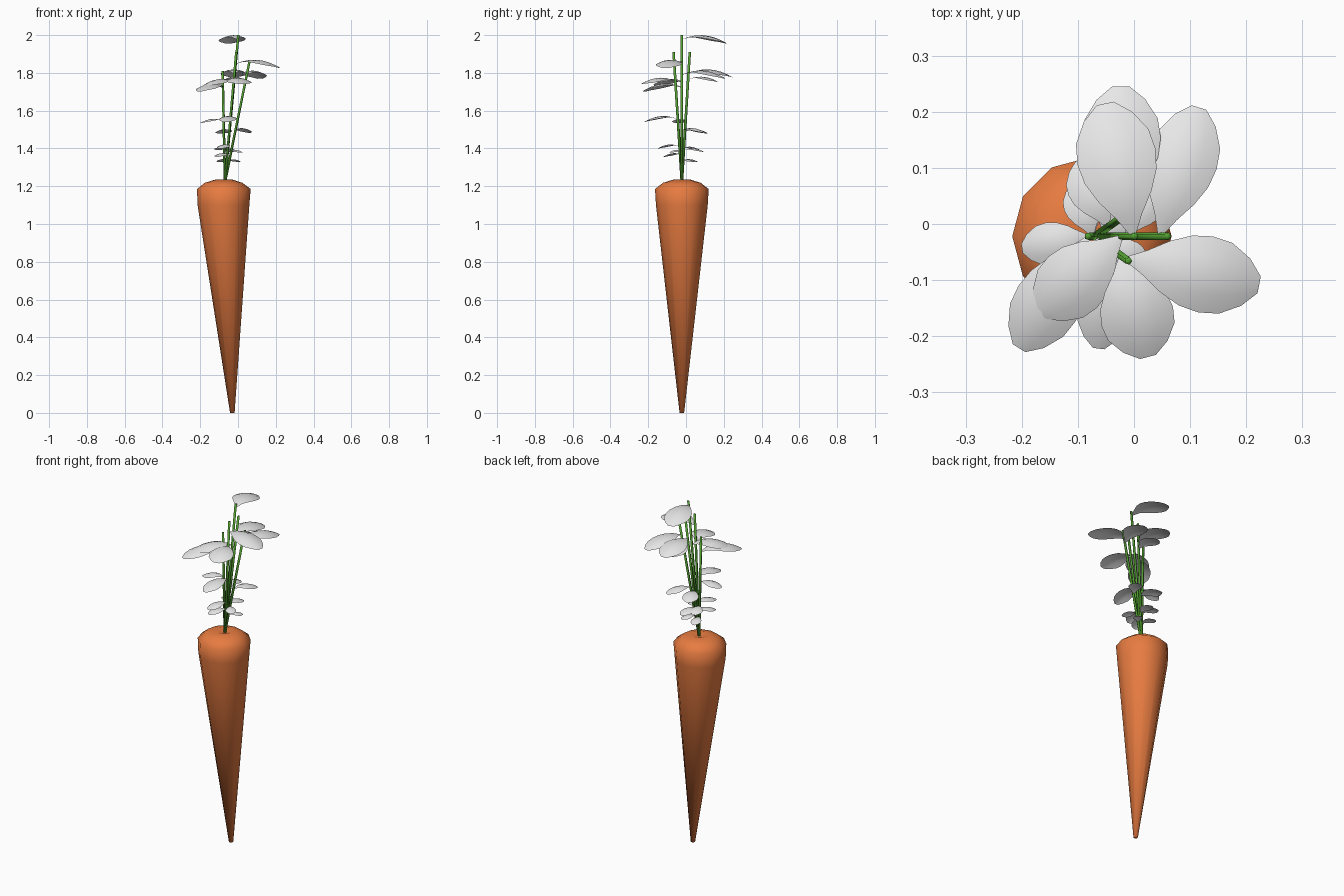
import bpy, bmesh, math
from mathutils import Vector

old = bpy.data.objects.get("Cube")
if old:
    bpy.data.objects.remove(old, do_unlink=True)


def material(name, color):
    m = bpy.data.materials.new(name)
    m.use_nodes = True
    m.diffuse_color = color
    m.node_tree.nodes["Principled BSDF"].inputs["Base Color"].default_value = color
    return m


orange = material("carrot orange", (0.8, 0.2, 0.053, 1))
green = material("stem green", (0.085, 0.35, 0.03, 1))
pale = material("leaf pale grey", (0.8, 0.8, 0.8, 1))


def make_object(name, bm, mat):
    mesh = bpy.data.meshes.new(name)
    bm.to_mesh(mesh)
    bm.free()
    mesh.materials.append(mat)
    for p in mesh.polygons:
        p.use_smooth = True
    ob = bpy.data.objects.new(name, mesh)
    bpy.context.collection.objects.link(ob)


def loft(name, rings, sides, mat):
    """Skin a stack of horizontal rings given as (centre, radius), with closed ends."""
    bm = bmesh.new()
    loops = []
    for c, r in rings:
        loops.append([bm.verts.new(Vector(c) + Vector((r * math.cos(a), r * math.sin(a), 0)))
                      for a in (math.tau * i / sides for i in range(sides))])
    for lo, hi in zip(loops, loops[1:]):
        for i in range(sides):
            j = (i + 1) % sides
            bm.faces.new((lo[i], lo[j], hi[j], hi[i]))
    bm.faces.new(loops[0][::-1])
    bm.faces.new(loops[-1])
    make_object(name, bm, mat)


# Root: leaning taper, rounded shoulder and a shallow dimple on top
Y = -0.022
profile = [(-0.03, 0, 0.012), (-0.077, 1.1, 0.137), (-0.075, 1.185, 0.142),
           (-0.076, 1.218, 0.1), (-0.075, 1.235, 0.045), (-0.072, 1.225, 0.015)]
loft("carrot_root", [((x, Y, z), r) for x, z, r in profile], 12, orange)

# Stems fan out from the crown
crown = Vector((-0.07, Y, 1.22))
tips = {"left": (-0.082, Y, 1.81), "tall": (0.001, Y, 2.0), "right": (0.06, Y, 1.86),
        "front": (-0.01, -0.066, 1.91), "back": (-0.01, 0.02, 1.91)}
for key, tip in tips.items():
    loft("stem_" + key, [(crown, 0.0075), (tip, 0.007)], 5, green)


def leaf(name, stem, z, degrees, length, half):
    """Arched blade, narrow at the stem and widest past the middle."""
    tip = Vector(tips[stem])
    base = crown.lerp(tip, (z - crown.z) / (tip.z - crown.z))
    a = math.radians(degrees)
    along, across = Vector((math.cos(a), math.sin(a), 0)), Vector((-math.sin(a), math.cos(a), 0))
    outline = [(0, 0.05), (0.15, 0.33), (0.3, 0.68), (0.45, 0.92), (0.6, 1),
               (0.75, 0.93), (0.9, 0.62), (1, 0.22)]
    bm = bmesh.new()
    rows = []
    for t, w in outline:
        rise = length * (0.445 * t - 0.53 * t * t)
        rows.append([bm.verts.new(base + along * t * length + across * s * w * half
                                  + Vector((0, 0, rise - 0.28 * half * (s * w) ** 2)))
                     for s in (-1, -0.5, 0, 0.5, 1)])
    for p, q in zip(rows, rows[1:]):
        for i in range(4):
            bm.faces.new((p[i], q[i], q[i + 1], p[i + 1]))
    make_object(name, bm, pale)


# Leaves: stem, height, direction, length, half width
leaves = [
    ("tall", 1.977, 102, 0.242, 0.071), ("right", 1.79, 73, 0.24, 0.062),
    ("back", 1.797, 91, 0.232, 0.07), ("front", 1.847, 349, 0.243, 0.069),
    ("front", 1.757, 285, 0.187, 0.066), ("tall", 1.75, 223, 0.2, 0.063),
    ("left", 1.722, 238, 0.235, 0.06), ("back", 1.765, 88, 0.16, 0.052),
    ("front", 1.555, 263, 0.18, 0.047), ("left", 1.545, 190, 0.125, 0.038),
    ("right", 1.495, 58, 0.14, 0.038), ("back", 1.49, 112, 0.13, 0.044),
    ("left", 1.4, 108, 0.1, 0.034), ("front", 1.41, 252, 0.12, 0.034),
    ("tall", 1.365, 240, 0.11, 0.032), ("right", 1.385, 310, 0.08, 0.028),
    ("back", 1.39, 80, 0.11, 0.034), ("left", 1.335, 105, 0.09, 0.028),
    ("right", 1.335, 50, 0.08, 0.027),
]
for n, spec in enumerate(leaves, 1):
    leaf(f"leaf_{n}", *spec)
